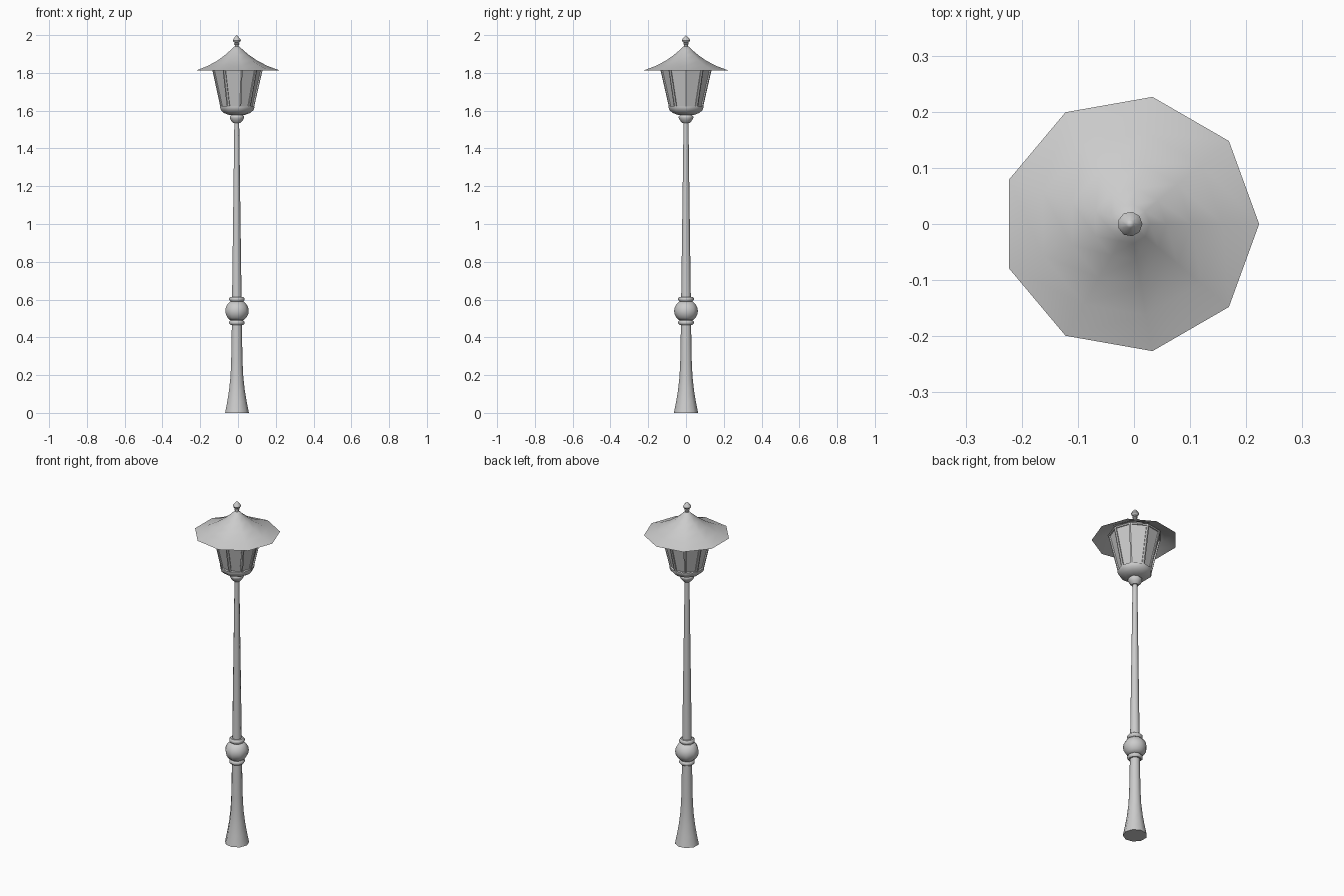
import bpy, bmesh, math

if "Cube" in bpy.data.objects:
    bpy.data.objects.remove(bpy.data.objects["Cube"])

SIDES = 9
CX = -0.007  # nine-sided outline is off-centre so its bounds are centred


def lathe(name, profile, angle=45):
    """Spin a list of (radius, z) points, bottom to top, into a nine-sided part."""
    bm = bmesh.new()
    rings = []
    for r, z in profile:
        if r == 0:
            rings.append([bm.verts.new((CX, 0, z))])
        else:
            rings.append([bm.verts.new((CX + r * math.cos(2 * math.pi * i / SIDES),
                                        r * math.sin(2 * math.pi * i / SIDES), z))
                          for i in range(SIDES)])
    for a, b in zip(rings, rings[1:]):
        for i in range(SIDES):
            j = (i + 1) % SIDES
            if len(a) == 1:
                bm.faces.new((a[0], b[j], b[i]))
            elif len(b) == 1:
                bm.faces.new((a[i], a[j], b[0]))
            else:
                bm.faces.new((a[i], a[j], b[j], b[i]))
    return finish(name, bm, angle)


def finish(name, bm, angle):
    mesh = bpy.data.meshes.new(name)
    bm.to_mesh(mesh)
    bm.free()
    ob = bpy.data.objects.new(name, mesh)
    bpy.context.collection.objects.link(ob)
    bpy.ops.object.select_all(action='DESELECT')
    ob.select_set(True)
    bpy.context.view_layer.objects.active = ob
    bpy.ops.object.shade_smooth_by_angle(angle=math.radians(angle))
    return ob


# Flared base and lower shaft
lathe("base_shaft", [(0, 0), (0.065, 0), (0.053, 0.06), (0.043, 0.12), (0.035, 0.19),
                     (0.031, 0.27), (0.027, 0.48)])

# Ball with a collar above and below
ball = [(0.064 * math.sin(t), 0.54 - 0.06 * math.cos(t))
        for t in (math.pi * k / 10 for k in range(2, 9))]
lathe("ball", [(0, ball[0][1])] + ball + [(0, ball[-1][1])])


def collar(name, z, r):
    lathe(name, [(0, z - 0.012), (r - 0.007, z - 0.012), (r, z - 0.005), (r, z + 0.005),
                 (r - 0.007, z + 0.012), (0, z + 0.012)])


collar("lower_collar", 0.478, 0.042)
collar("upper_collar", 0.602, 0.042)
lathe("lower_ball_seat", [(0.034, 0.48), (0.034, 0.50)])
lathe("upper_ball_seat", [(0.034, 0.58), (0.034, 0.60)])

# Tapered upper pole
lathe("upper_pole", [(0.026, 0.60), (0.013, 1.55)])

# Turned neck under the lantern
lathe("neck", [(0, 1.535), (0.02, 1.535), (0.032, 1.548), (0.039, 1.562), (0.039, 1.57),
               (0.032, 1.577), (0.032, 1.59)])

# Bowl below the glazing
lathe("lantern_bowl", [(0, 1.578), (0.045, 1.578), (0.072, 1.588), (0.089, 1.603),
                       (0.094, 1.617), (0.094, 1.622), (0.088, 1.624)])

# Glazed lantern: nine panels with recessed panes
lantern = lathe("lantern_body", [(0.091, 1.615), (0.143, 1.84)], 30)
bm = bmesh.new()
bm.from_mesh(lantern.data)
panels = list(bm.faces)
bmesh.ops.inset_individual(bm, faces=panels, thickness=0.012, depth=0)
bmesh.ops.inset_individual(bm, faces=panels, thickness=0.001, depth=-0.007)
bm.to_mesh(lantern.data)
bm.free()
for p in lantern.data.polygons:
    p.use_smooth = False

# Swept roof, a thin open shell
lathe("roof", [(0.23, 1.812), (0.165, 1.836), (0.11, 1.864), (0.065, 1.895),
               (0.035, 1.92), (0.014, 1.94), (0, 1.943)])

# Finial
lathe("finial", [(0.010, 1.935), (0.010, 1.948), (0.014, 1.951), (0.014, 1.956),
                 (0.010, 1.959), (0.019, 1.965), (0.022, 1.972), (0.017, 1.982),
                 (0.007, 1.993), (0, 2.0)])
